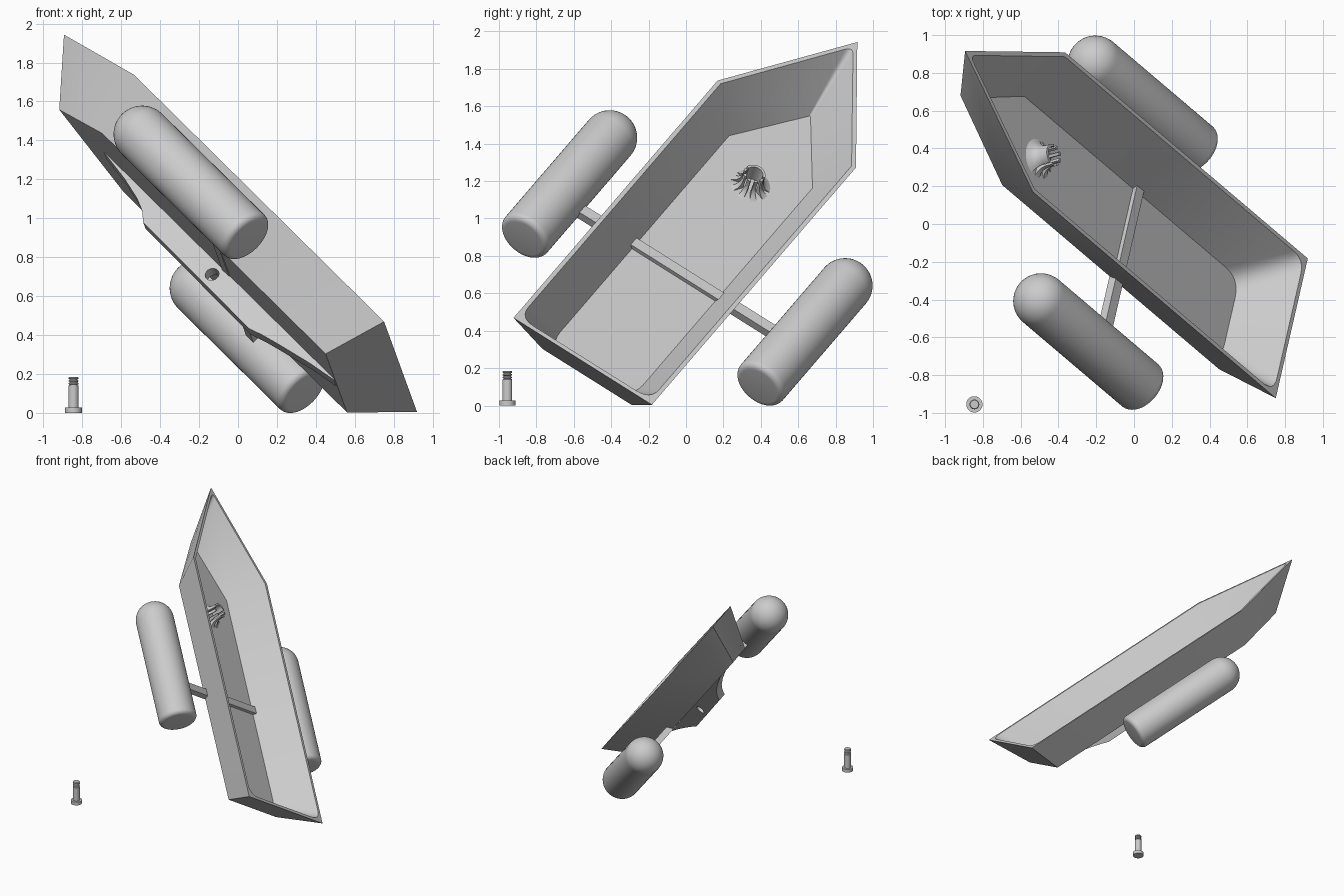
import bpy, bmesh, math
from mathutils import Matrix, Vector

if "Cube" in bpy.data.objects:
    bpy.data.objects.remove(bpy.data.objects["Cube"], do_unlink=True)

grey = bpy.data.materials.new("plain grey")
grey.use_nodes = True
COLOUR = (0.6, 0.6, 0.6, 1)
grey.diffuse_color = COLOUR
grey.node_tree.nodes["Principled BSDF"].inputs["Base Color"].default_value = COLOUR

# Boat frame: x runs aft, y across, z up out of the open hull
aft = Vector((0.609, -0.517, -0.601)).normalized()
up = aft.cross(Vector((0.19, 0.832, -0.522))).normalized()
across = up.cross(aft)
BOAT = Matrix((aft, across, up)).transposed().to_4x4()
BOAT.translation = (-0.45, 0.539, 1.505)


def finish(name, bm, matrix, angle=30):
    bmesh.ops.remove_doubles(bm, verts=bm.verts, dist=1e-5)
    bmesh.ops.recalc_face_normals(bm, faces=bm.faces)
    mesh = bpy.data.meshes.new(name)
    bm.to_mesh(mesh)
    bm.free()
    mesh.materials.append(grey)
    obj = bpy.data.objects.new(name, mesh)
    bpy.context.collection.objects.link(obj)
    obj.matrix_world = matrix
    bpy.ops.object.select_all(action='DESELECT')
    obj.select_set(True)
    bpy.context.view_layer.objects.active = obj
    bpy.ops.object.shade_smooth_by_angle(angle=math.radians(angle))
    return obj


def bridge(bm, a, b):
    for i in range(len(a)):
        j = (i + 1) % len(a)
        bm.faces.new((a[i], a[j], b[j], b[i]))


def lathe(name, profile, matrix, steps=48):
    """Turn a (radius, height) profile around z."""
    bm = bmesh.new()
    verts = [bm.verts.new((r, 0, z)) for r, z in profile]
    edges = [bm.edges.new(pair) for pair in zip(verts, verts[1:])]
    bmesh.ops.spin(bm, geom=verts + edges, axis=(0, 0, 1), cent=(0, 0, 0),
                   angle=math.tau, steps=steps)
    bmesh.ops.remove_doubles(bm, verts=bm.verts, dist=1e-5)
    return finish(name, bm, matrix)


def rounded(corners, radii, steps=6):
    """Outline with each corner cut back and curved by its own radius."""
    out = []
    for i, corner in enumerate(corners):
        p = Vector(corner)
        a = p + (Vector(corners[i - 1]) - p).normalized() * radii[i]
        b = p + (Vector(corners[(i + 1) % len(corners)]) - p).normalized() * radii[i]
        for k in range(steps + 1):
            t = k / steps
            out.append(a * (1 - t) ** 2 + p * 2 * t * (1 - t) + b * t * t)
    return out


def plan(bow, knuckle, stern, half, z):
    return [(bow, 0, z), (knuckle, half, z), (stern, half, z),
            (stern, -half, z), (knuckle, -half, z)]


# Hull: outer bottom, outer rim, inner rim, inner floor
bm = bmesh.new()
loops = []
for outline, radii in (
        (plan(-0.39, 0.063, 1.947, 0.288, -0.30), (0, 0, 0, 0, 0)),
        (plan(-0.729, 0.0, 2.11, 0.445, 0.0), (0, 0, 0, 0, 0)),
        (plan(-0.685, 0.007, 2.085, 0.421, 0.0), (0.05, 0, 0.09, 0.09, 0)),
        (plan(-0.355, 0.055, 1.925, 0.268, -0.28), (0.01, 0, 0.12, 0.12, 0))):
    loops.append([bm.verts.new(p) for p in rounded(outline, radii)])
for a, b in zip(loops, loops[1:]):
    bridge(bm, a, b)
bm.faces.new(loops[0])
bm.faces.new(loops[-1])
bmesh.ops.dissolve_degenerate(bm, edges=bm.edges, dist=1e-5)
finish("hull", bm, BOAT)


def box(name, low, high, matrix):
    bm = bmesh.new()
    bmesh.ops.create_cube(bm, size=1)
    low, high = Vector(low), Vector(high)
    for v in bm.verts:
        v.co = (low + high) / 2 + v.co * (high - low)
    return finish(name, bm, matrix)


# Outrigger beam through both hull sides
box("cross_beam", (1.0, -0.74, -0.305), (1.06, 0.74, -0.255), BOAT)

# Floats: domed at the bow end, flat with a softened edge aft
R, SOFT, NOSE, TAIL = 0.147, 0.035, 0.508, 1.403
dome = [(R * math.sin(a), NOSE - R * math.cos(a))
        for a in (math.pi / 2 * k / 12 for k in range(13))]
heel = [(R - SOFT + SOFT * math.cos(a), TAIL - SOFT + SOFT * math.sin(a))
        for a in (math.pi / 2 * k / 6 for k in range(7))]
for side, y in (("right", -0.757), ("left", 0.757)):
    turn = Matrix.Translation((0, y, -0.27)) @ Matrix.Rotation(math.pi / 2, 4, 'Y')
    lathe(side + "_float", dome + heel + [(0, TAIL)], BOAT @ turn)

# Keel fin with swept ends and a pin hole
bm = bmesh.new()
side = [(0.0, -0.29), (0.0, -0.302), (0.2, -0.325), (0.34, -0.352), (0.42, -0.38),
        (0.48, -0.42), (1.38, -0.427), (1.46, -0.402), (1.55, -0.38),
        (1.64, -0.36), (1.78, -0.33), (1.94, -0.305), (1.94, -0.29)]
faces = [[bm.verts.new((x, y, z)) for x, z in side] for y in (-0.032, 0.032)]
bridge(bm, *faces)
for f in faces:
    bm.faces.new(f)
keel = finish("keel", bm, BOAT)
drill = lathe("pin_hole_cutter", [(0, -0.1), (0.036, -0.1), (0.036, 0.1), (0, 0.1)],
              BOAT @ Matrix.Translation((0.985, 0, -0.36))
              @ Matrix.Rotation(math.pi / 2, 4, 'X'), 32)
cut = keel.modifiers.new("pin_hole", 'BOOLEAN')
cut.operation, cut.object = 'DIFFERENCE', drill
bpy.context.view_layer.objects.active = keel
bpy.ops.object.modifier_apply(modifier=cut.name)
bpy.data.objects.remove(drill, do_unlink=True)


# Mast socket: flared wall on the bow side, sprung fingers aft
def socket_part(name, start, end, steps):
    section = [(0.046, 0), (0.046, 0.105), (0.06, 0.105), (0.06, 0.06),
               (0.067, 0.035), (0.083, 0.014), (0.11, 0)]
    bm = bmesh.new()
    rings = []
    for k in range(steps + 1):
        a = math.radians(start + (end - start) * k / steps)
        rings.append([bm.verts.new((r * math.cos(a), r * math.sin(a), z))
                      for r, z in section])
    for a, b in zip(rings, rings[1:]):
        bridge(bm, a, b)
    bm.faces.new(rings[0])
    bm.faces.new(rings[-1])
    finish(name, bm, BOAT @ Matrix.Translation((0.265, 0, -0.281)))


socket_part("mast_socket_wall", 105, 255, 20)
for i, angle in enumerate((-80, -40, 0, 40, 80)):
    socket_part(f"mast_socket_finger_{i + 1}", angle - 10, angle + 10, 4)

# Loose pin standing on its head, threaded at the top
profile = [(0, 0), (0.043, 0), (0.043, 0.027), (0.026, 0.027), (0.026, 0.14)]
for k in range(3):
    z = 0.14 + 0.014 * k
    profile += [(0.02, z + 0.002), (0.02, z + 0.005), (0.026, z + 0.008), (0.026, z + 0.012)]
profile += [(0.022, 0.185), (0, 0.185)]
lathe("threaded_pin", profile, Matrix.Translation((-0.845, -0.955, 0)), 32)
